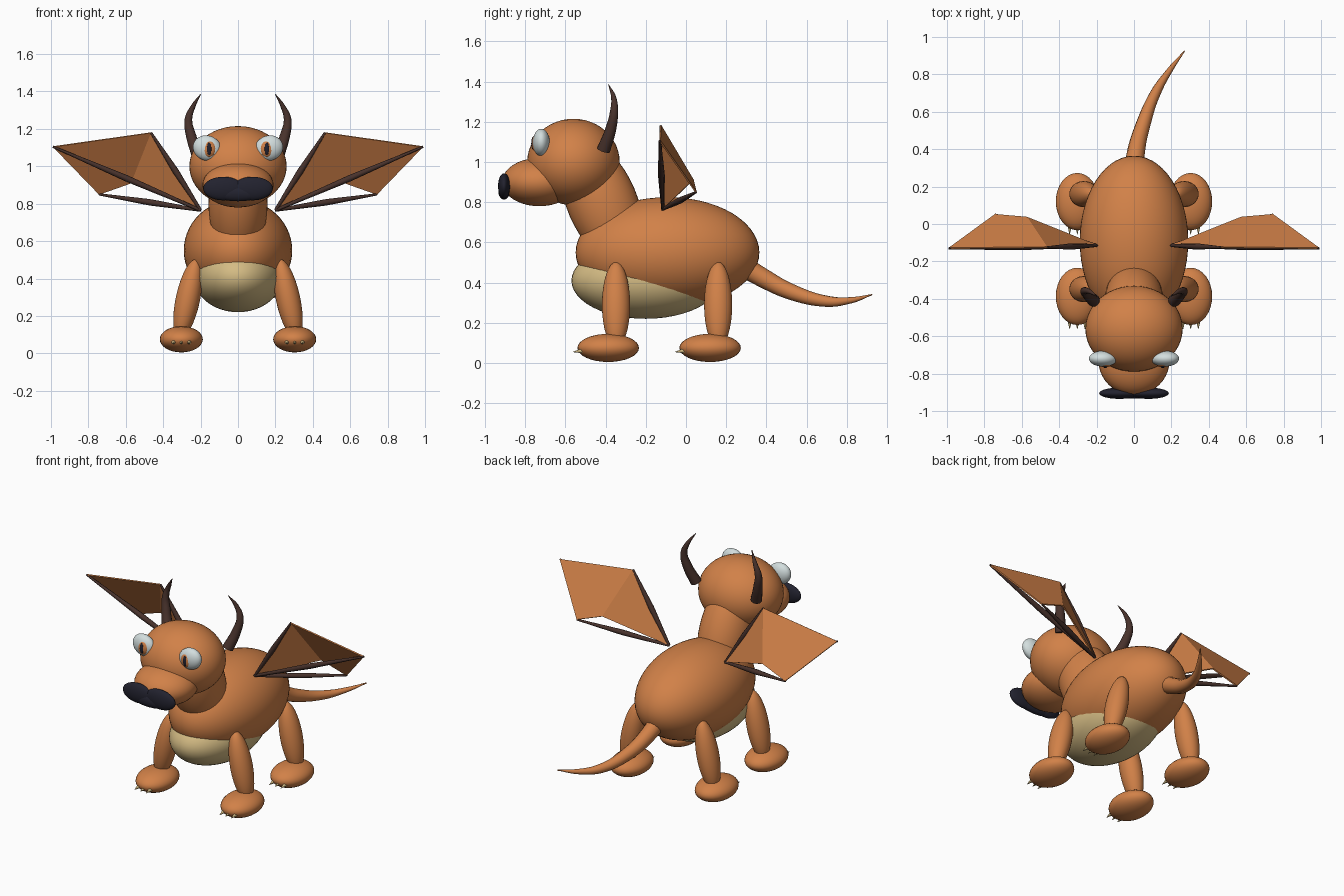
import bpy
import math
from mathutils import Vector

cube = bpy.data.objects.get("Cube")
if cube:
    bpy.data.objects.remove(cube, do_unlink=True)


def material(name, rgb):
    m = bpy.data.materials.new(name)
    m.use_nodes = True
    m.diffuse_color = (*rgb, 1)
    bsdf = next(n for n in m.node_tree.nodes if n.type == 'BSDF_PRINCIPLED')
    bsdf.inputs["Base Color"].default_value = (*rgb, 1)
    return m


ORANGE = material("orange skin", (0.64, 0.22, 0.065))
TAN = material("tan belly", (0.66, 0.50, 0.23))
BROWN = material("dark brown horn", (0.065, 0.032, 0.025))
BLACK = material("blue black", (0.016, 0.016, 0.028))
WHITE = material("pale eye white", (0.65, 0.73, 0.73))


def finish(obj, name, mat):
    obj.name = name
    obj.data.materials.clear()
    obj.data.materials.append(mat)
    bpy.ops.object.shade_smooth_by_angle(angle=math.radians(50))
    return obj


def ball(name, mat, centre, radii, tilt=(0, 0, 0), segments=40):
    """Ellipsoid with tilt in degrees."""
    bpy.ops.mesh.primitive_uv_sphere_add(
        segments=segments, ring_count=segments // 2, location=centre,
        rotation=[math.radians(a) for a in tilt])
    obj = bpy.context.object
    obj.scale = radii
    return finish(obj, name, mat)


def tube(name, mat, points, radii, sides=4):
    """Smooth tapered tube through the points."""
    curve = bpy.data.curves.new(name, 'CURVE')
    curve.dimensions = '3D'
    curve.bevel_depth = 1
    curve.bevel_resolution = sides
    curve.use_fill_caps = True
    spline = curve.splines.new('BEZIER')
    spline.resolution_u = 8
    spline.bezier_points.add(len(points) - 1)
    for bp, p, r in zip(spline.bezier_points, points, radii):
        bp.co = p
        bp.radius = r
        bp.handle_left_type = bp.handle_right_type = 'AUTO'
    obj = bpy.data.objects.new(name, curve)
    bpy.context.collection.objects.link(obj)
    bpy.ops.object.select_all(action='DESELECT')
    obj.select_set(True)
    bpy.context.view_layer.objects.active = obj
    bpy.ops.object.convert(target='MESH')
    return finish(bpy.context.object, name, mat)


# Trunk, neck and head
ball("body", ORANGE, (0, -0.092, 0.55), (0.29, 0.457, 0.275), segments=56)
ball("belly", TAN, (0, -0.2, 0.41), (0.237, 0.37, 0.19), segments=48)
ball("neck", ORANGE, (0, -0.418, 0.8), (0.158, 0.175, 0.33), (23, 0, 0))
ball("head", ORANGE, (0, -0.56, 1.0), (0.26, 0.23, 0.215), segments=48)
ball("snout", ORANGE, (0, -0.73, 0.9), (0.19, 0.185, 0.12))
ball("nose_middle", BLACK, (0, -0.905, 0.855), (0.13, 0.029, 0.042))

# Tail curving to the model's left
tube("tail", ORANGE,
     [(0, 0.24, 0.51), (0.01, 0.38, 0.425), (0.045, 0.52, 0.355),
      (0.115, 0.7, 0.307), (0.19, 0.82, 0.312), (0.27, 0.925, 0.34)],
     [0.055, 0.048, 0.04, 0.028, 0.016, 0.003])

for s, side in ((1, "left"), (-1, "right")):
    # Nose pad lobe
    ball("nose_" + side, BLACK, (s * 0.078, -0.905, 0.881),
         (0.108, 0.03, 0.063))

    # Eye with iris and slit pupil
    ball("eye_" + side, WHITE, (s * 0.165, -0.72, 1.097),
         (0.077, 0.042, 0.067), (0, -s * 20, 0))
    ball("iris_" + side, ORANGE, (s * 0.154, -0.748, 1.093),
         (0.035, 0.018, 0.043), segments=24)
    ball("pupil_" + side, BLACK, (s * 0.154, -0.758, 1.093),
         (0.014, 0.012, 0.034), segments=20)

    # Horn
    tube("horn_" + side, BROWN,
         [(s * 0.215, -0.41, 1.06), (s * 0.25, -0.375, 1.16),
          (s * 0.265, -0.358, 1.25), (s * 0.24, -0.36, 1.32),
          (s * 0.2, -0.385, 1.385)],
         [0.034, 0.028, 0.021, 0.013, 0.002])

    # Wing: three finger bones and a thin membrane
    shoulder = Vector((s * 0.2, -0.115, 0.765))
    wrist = Vector((s * 0.465, -0.125, 1.18))
    tip = Vector((s * 0.99, -0.13, 1.105))
    trailing = Vector((s * 0.743, 0.05, 0.85))
    notch = Vector((s * 0.572, 0.035, 0.91))
    for label, end in (("upper", wrist), ("middle", tip), ("lower", trailing)):
        tube(f"wing_bone_{label}_{side}", BROWN,
             [shoulder, shoulder.lerp(end, 0.5), end],
             [0.008, 0.017, 0.006], sides=2)
    mesh = bpy.data.meshes.new("wing_membrane_" + side)
    mesh.from_pydata([shoulder, wrist, tip, trailing, notch], [],
                     [(0, 1, 4), (1, 2, 3, 4)])
    wing = bpy.data.objects.new("wing_membrane_" + side, mesh)
    bpy.context.collection.objects.link(wing)
    mesh.materials.append(ORANGE)
    solid = wing.modifiers.new("thickness", 'SOLIDIFY')
    solid.thickness = 0.008
    solid.offset = 0

    # Legs, feet and claws
    for pair, leg_y, foot_y in (("front", -0.348, -0.387),
                                ("rear", 0.16, 0.12)):
        tag = f"{pair}_{side}"
        ball("leg_" + tag, ORANGE, (s * 0.268, leg_y, 0.29),
             (0.065, 0.07, 0.217), (0, -s * 12, 0), segments=32)
        ball("foot_" + tag, ORANGE, (s * 0.303, foot_y, 0.075),
             (0.115, 0.153, 0.07), segments=32)
        for i in (-1, 0, 1):
            bpy.ops.mesh.primitive_cone_add(
                vertices=12, radius1=0.013, radius2=0.001, depth=0.05,
                location=(s * 0.303 + i * 0.041, foot_y - 0.15, 0.058),
                rotation=(math.radians(97), 0, 0))
            finish(bpy.context.object, f"claw_{tag}_{i + 2}", TAN)
